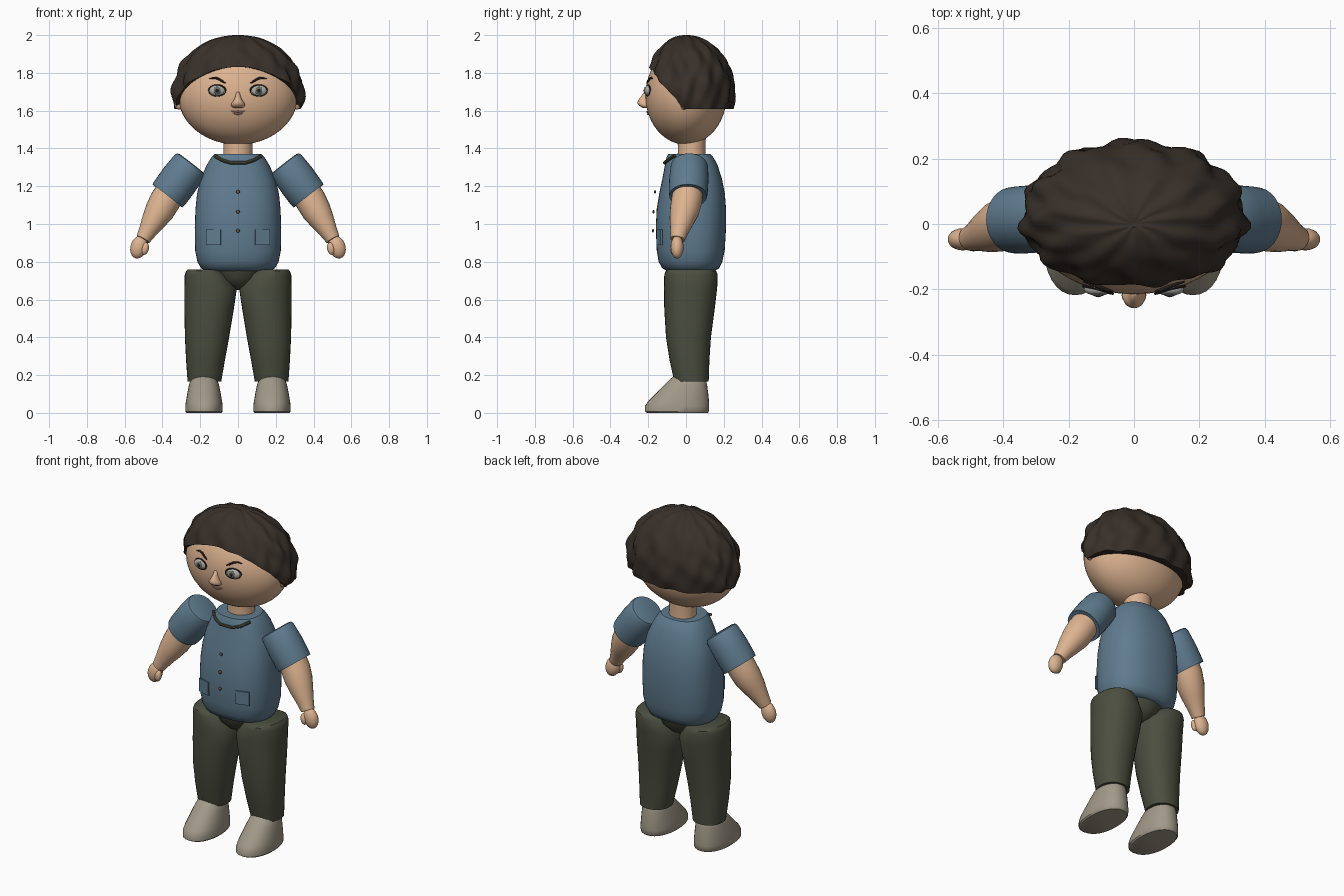
import bpy, bmesh, math
from mathutils import Vector, Matrix


def material(name, rgb):
    m = bpy.data.materials.new(name)
    m.diffuse_color = (*rgb, 1)
    return m


SKIN = material("skin", (0.72, 0.45, 0.28))
HAIR = material("dark brown", (0.040, 0.029, 0.022))
SHIRT = material("shirt blue", (0.115, 0.20, 0.275))
PANTS = material("pants green", (0.070, 0.076, 0.050))
SHOE = material("shoe beige", (0.36, 0.32, 0.25))
EYE = material("eye grey", (0.42, 0.41, 0.38))
IRIS = material("iris grey", (0.13, 0.14, 0.13))
DARK = material("near black", (0.015, 0.013, 0.011))
LIP = material("lip pink", (0.50, 0.29, 0.22))
BUTTON = material("button brown", (0.16, 0.09, 0.05))


def finish(name, bm, mat, angle=40):
    bmesh.ops.recalc_face_normals(bm, faces=bm.faces)
    me = bpy.data.meshes.new(name)
    bm.to_mesh(me)
    bm.free()
    me.materials.append(mat)
    me.shade_smooth()
    me.set_sharp_from_angle(angle=math.radians(angle))
    ob = bpy.data.objects.new(name, me)
    bpy.context.collection.objects.link(ob)
    return ob


def skin_rings(name, rings, mat, angle=40):
    """Bridge closed rings of points and cap both ends."""
    bm = bmesh.new()
    loops = [[bm.verts.new(p) for p in ring] for ring in rings]
    n = len(loops[0])
    for a, b in zip(loops, loops[1:]):
        for i in range(n):
            j = (i + 1) % n
            bm.faces.new((a[i], a[j], b[j], b[i]))
    bm.faces.new(loops[0])
    bm.faces.new(loops[-1])
    return finish(name, bm, mat, angle)


def loft(name, sections, mat, power=2.0, n=32, angle=40):
    """Sections are (z, centre x, half width, front y, back y)."""
    def sp(v):
        return math.copysign(abs(v) ** (2 / power), v)
    rings = []
    for z, cx, rx, yf, yb in sections:
        ring = []
        for i in range(n):
            t = 2 * math.pi * i / n
            ring.append((cx + rx * sp(math.cos(t)),
                         (yf + yb) / 2 + (yb - yf) / 2 * sp(math.sin(t)), z))
        rings.append(ring)
    return skin_rings(name, rings, mat, angle)


def tube(name, path, mat, n=24, angle=40, axis=None):
    """Path is (x, y, z, radius)."""
    pts = [Vector(p[:3]) for p in path]
    rings = []
    for i, p in enumerate(pts):
        d = axis or pts[min(i + 1, len(pts) - 1)] - pts[max(i - 1, 0)]
        u = d.cross(Vector((0, 1, 0))).normalized()
        v = d.cross(u).normalized()
        rings.append([p + path[i][3] * (u * math.cos(a) + v * math.sin(a))
                      for a in (2 * math.pi * k / n for k in range(n))])
    return skin_rings(name, rings, mat, angle)


def ball(name, centre, size, mat, turn=0.0, n=24):
    bm = bmesh.new()
    m = (Matrix.Translation(centre) @ Matrix.Rotation(turn, 4, 'Y')
         @ Matrix.Diagonal((*size, 1)))
    bmesh.ops.create_uvsphere(bm, u_segments=n, v_segments=n // 2, radius=1, matrix=m)
    return finish(name, bm, mat, 60)


# Head and neck
HZ, HX, HY, HH = 1.68, 0.317, 0.215, 0.26


def face_y(x, z):
    return -HY * math.sqrt(max(0, 1 - (x / HX) ** 2 - ((z - HZ) / HH) ** 2))


ball("head", (0, 0, HZ), (HX, HY, HH), SKIN, n=48)
loft("neck", [(1.33, 0, 0.08, -0.045, 0.105), (1.40, 0, 0.076, -0.043, 0.103),
              (1.46, 0, 0.078, -0.045, 0.105)], SKIN)


# Hair cap: a lumpy half shell with a hairline that drops from brow to ears
def hairline(a):
    t = abs((a + math.pi) % (2 * math.pi) - math.pi) / math.radians(82)
    if t >= 1:
        return 1.61
    return 1.61 + 0.222 * (1 - t ** 2.0) ** 1.05


def hair_point(a, f, scale=1.0):
    z0 = (hairline(a) - 1.69) / 0.31
    p = f * (math.pi / 2 - math.asin(z0))          # polar angle from crown
    s = math.sin(p)
    lump = 0.012 * math.sin(11 * a + 2.0 * math.sin(3 * p)) * math.sin(min(p * 2.2, 1.57))
    lump += 0.009 * math.sin(17 * a + 9 * p) * s * s
    lump += 0.006 * math.sin(7 * a - 13 * p) * s
    k = (1 + lump * 2.3) * scale
    return (0.342 * k * s * math.sin(a), 0.02 * s - 0.235 * k * s * math.cos(a),
            hairline(a) if f == 1 else 1.69 + 0.31 * (1 + lump) * math.cos(p))


N = 96
rows = [(f / 26, 1.0) for f in range(1, 27)] + [(1.0, 0.88)]
rings = [[hair_point(2 * math.pi * i / N, f, s) for i in range(N)] for f, s in rows]
rings.insert(0, [(0.004 * math.sin(2 * math.pi * i / N),
                  -0.004 * math.cos(2 * math.pi * i / N), 1.994) for i in range(N)])
hair = skin_rings("hair", rings, HAIR, 50)

# Facial features
loft("nose", [(1.70, 0, 0.008, -0.222, -0.20), (1.675, 0, 0.014, -0.238, -0.19),
              (1.655, 0, 0.023, -0.254, -0.19), (1.64, 0, 0.034, -0.258, -0.19),
              (1.626, 0, 0.038, -0.248, -0.19), (1.615, 0, 0.024, -0.23, -0.19)],
     SKIN, n=20, angle=70)
for name, z, w in (("upper_lip", 1.594, 0.038), ("lower_lip", 1.583, 0.028)):
    tube(name, [(w * k / 4, face_y(w * k / 4, z) - 0.001, z + 0.004 * (k / 4) ** 2,
                 0.006 - 0.0042 * abs(k / 4)) for k in range(-4, 5)], LIP, n=8)

for s, side in ((-1, "left"), (1, "right")):
    ex, ez = 0.11 * s, 1.706
    ey = face_y(ex, ez)
    ball(side + "_eyeball", (ex, ey, ez), (0.043, 0.019, 0.029), EYE)
    ball(side + "_iris", (ex, ey - 0.014, ez), (0.020, 0.008, 0.021), IRIS)
    ball(side + "_pupil", (ex, ey - 0.020, ez), (0.009, 0.004, 0.010), DARK, n=16)
    # Lash line around each eye
    for lid, up in (("upper", 1), ("lower", -1)):
        path = []
        for k in range(11):
            t = math.pi * k / 10
            x, z = ex + 0.045 * math.cos(t), ez + up * 0.029 * math.sin(t)
            path.append((x, face_y(x, z) - 0.004, z, 0.0042 if up > 0 else 0.0026))
        tube(f"{side}_{lid}_lash", path, DARK, n=6)
    # Brow, low at the nose and arched outward
    path = []
    for x, z, r in ((0.066, 1.746, 0.003), (0.085, 1.757, 0.006), (0.108, 1.771, 0.006),
                    (0.13, 1.774, 0.005), (0.155, 1.768, 0.002)):
        path.append((s * x, face_y(x, z) - 0.004, z, r))
    tube(side + "_brow", path, HAIR, n=8)
    ball(side + "_ear", (0.31 * s, -0.01, 1.635), (0.025, 0.02, 0.03), SKIN, n=16)

# Torso
loft("shirt", [(0.752, 0, 0.17, -0.10, 0.15), (0.765, 0, 0.195, -0.125, 0.175),
               (0.80, 0, 0.215, -0.145, 0.192), (0.86, 0, 0.227, -0.155, 0.205),
               (0.98, 0, 0.229, -0.160, 0.212), (1.08, 0, 0.225, -0.155, 0.212),
               (1.16, 0, 0.217, -0.142, 0.206), (1.24, 0, 0.198, -0.125, 0.19),
               (1.31, 0, 0.167, -0.112, 0.168), (1.35, 0, 0.143, -0.104, 0.147),
               (1.37, 0, 0.125, -0.095, 0.13)], SHIRT, power=2.4, n=48)
tube("collar", [(-0.125, -0.06, 1.362, 0.009), (-0.085, -0.095, 1.338, 0.009),
                (-0.04, -0.113, 1.324, 0.009), (0.04, -0.113, 1.324, 0.009),
                (0.085, -0.095, 1.338, 0.009), (0.125, -0.06, 1.362, 0.009)], PANTS, n=8)
for i, (y, z) in enumerate(((-0.164, 1.17), (-0.172, 1.065), (-0.175, 0.965))):
    ball(f"button_{i + 1}", (0, y, z), (0.010, 0.005, 0.010), BUTTON, n=12)
loft("hips", [(0.65, 0, 0.02, 0.0, 0.05), (0.67, 0, 0.06, -0.05, 0.10),
              (0.71, 0, 0.12, -0.09, 0.14), (0.765, 0, 0.16, -0.105, 0.155)], PANTS)

for s, side in ((-1, "left"), (1, "right")):
    # Shirt pocket plate
    bm = bmesh.new()
    m = (Matrix.Translation((0.13 * s, -0.141, 0.93)) @ Matrix.Rotation(0.28 * s, 4, 'Z')
         @ Matrix.Diagonal((0.08, 0.009, 0.08, 1)))
    bmesh.ops.create_cube(bm, size=1, matrix=m)
    finish(side + "_pocket", bm, SHIRT)

    # Sleeve, forearm and hand
    tube(side + "_sleeve", [(s * x, y, z, r) for x, y, z, r in (
        (0.246, 0.018, 1.321, 0.078), (0.249, 0.018, 1.317, 0.092),
        (0.258, 0.018, 1.305, 0.099), (0.31, 0.015, 1.235, 0.104),
        (0.36, 0.012, 1.166, 0.103), (0.374, 0.012, 1.149, 0.100),
        (0.372, 0.012, 1.152, 0.078))], SHIRT, n=32, axis=Vector((0.616 * s, -0.02, -0.788)))
    tube(side + "_forearm", [(s * x, y, z, r) for x, y, z, r in (
        (0.35, 0.012, 1.18, 0.080), (0.385, 0.004, 1.125, 0.082),
        (0.415, -0.008, 1.07, 0.078), (0.445, -0.022, 1.02, 0.066),
        (0.475, -0.034, 0.968, 0.050), (0.503, -0.045, 0.918, 0.038))], SKIN)
    ball(side + "_hand", (0.525 * s, -0.047, 0.878), (0.044, 0.034, 0.062), SKIN, -0.3 * s)
    ball(side + "_thumb", (0.492 * s, -0.066, 0.87), (0.020, 0.018, 0.034), SKIN, -0.2 * s, n=16)

    # Trouser leg
    loft(side + "_leg", [(z, s * cx, rx, yf, yb) for z, cx, rx, yf, yb in (
        (0.76, 0.178, 0.088, -0.095, 0.145), (0.752, 0.176, 0.098, -0.108, 0.16),
        (0.73, 0.166, 0.116, -0.115, 0.168), (0.66, 0.145, 0.139, -0.117, 0.165),
        (0.55, 0.153, 0.131, -0.115, 0.152), (0.40, 0.164, 0.117, -0.106, 0.132),
        (0.28, 0.172, 0.103, -0.087, 0.124), (0.165, 0.178, 0.089, -0.062, 0.12),
        (0.165, 0.178, 0.07, -0.05, 0.105))], PANTS, power=2.2)

    # Shoe with a low rounded toe
    loft(side + "_shoe", [(z, s * 0.18, rx, yf, yb) for z, rx, yf, yb in (
        (0.0, 0.092, -0.205, 0.115), (0.008, 0.099, -0.218, 0.122),
        (0.035, 0.099, -0.218, 0.123), (0.06, 0.096, -0.202, 0.122),
        (0.10, 0.089, -0.162, 0.118), (0.145, 0.080, -0.118, 0.112),
        (0.178, 0.071, -0.085, 0.105), (0.193, 0.058, -0.066, 0.09),
        (0.198, 0.035, -0.035, 0.06))], SHOE, power=2.2)
